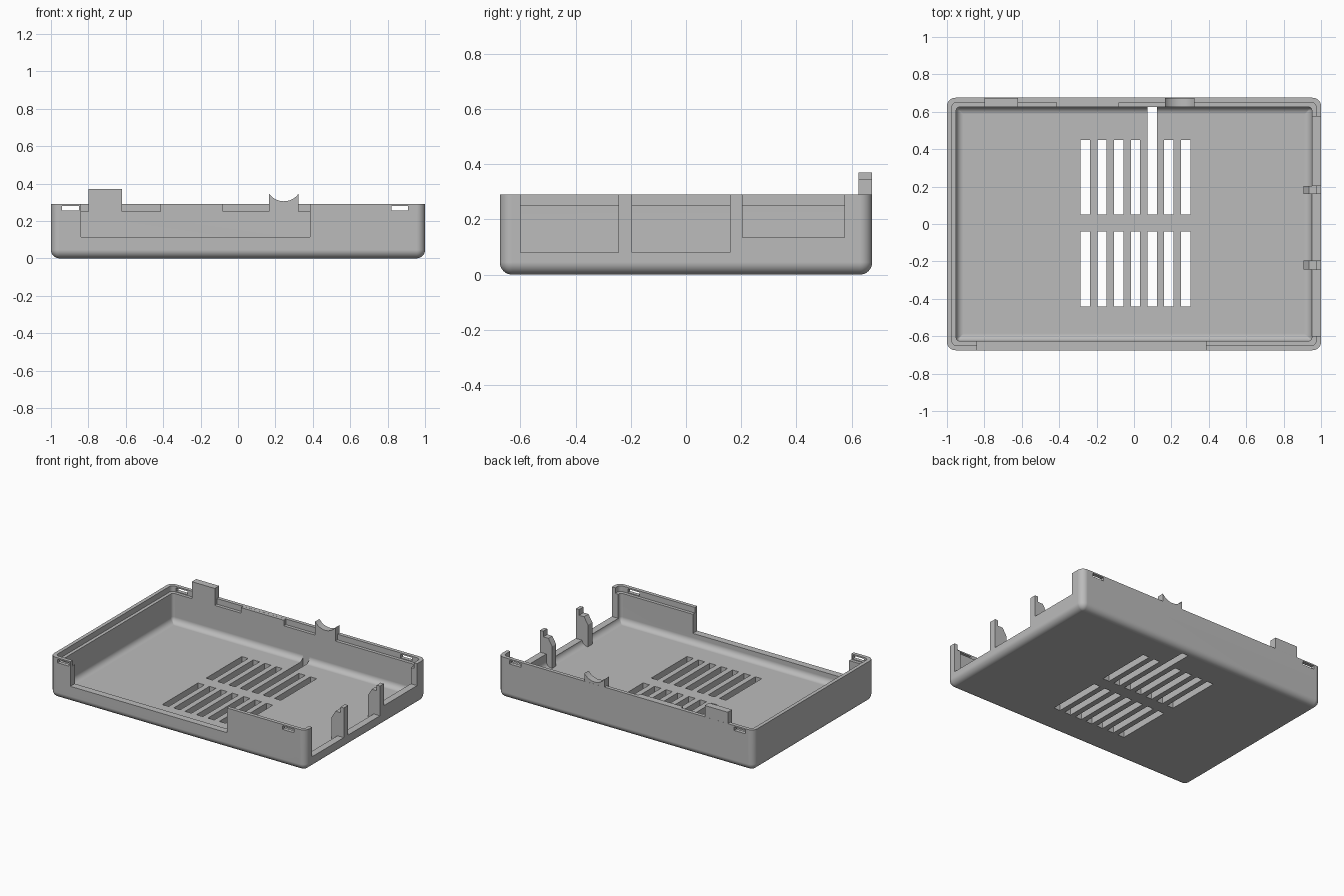
import bpy, bmesh
from math import sin, cos, pi, asin
from mathutils import Matrix, Vector

if "Cube" in bpy.data.objects:
    bpy.data.objects.remove(bpy.data.objects["Cube"], do_unlink=True)

grey = bpy.data.materials.new("plain grey plastic")
grey.use_nodes = True
COLOUR = (0.5, 0.5, 0.5, 1)
grey.diffuse_color = COLOUR
grey.node_tree.nodes["Principled BSDF"].inputs["Base Color"].default_value = COLOUR

# Main dimensions of the case
HX, HY, TOP = 1.0, 0.675, 0.29
WALL, LIP, LEDGE = 0.049, 0.026, 0.25
FLOOR, ROUND, FILLET, STEPS = 0.045, 0.045, 0.04, 8


def make_object(name, bm):
    bmesh.ops.recalc_face_normals(bm, faces=bm.faces)
    mesh = bpy.data.meshes.new(name)
    bm.to_mesh(mesh)
    bm.free()
    mesh.materials.append(grey)
    ob = bpy.data.objects.new(name, mesh)
    bpy.context.collection.objects.link(ob)
    return ob


def add_box(bm, x, y, z):
    lo, hi = Vector((x[0], y[0], z[0])), Vector((x[1], y[1], z[1]))
    m = Matrix.Translation((lo + hi) / 2) @ Matrix.Diagonal((*(hi - lo), 1))
    bmesh.ops.create_cube(bm, size=1, matrix=m)


def prism(name, points, y0, y1):
    """Extrude an x-z outline from y0 to y1."""
    bm = bmesh.new()
    face = bm.faces.new([bm.verts.new((x, y0, z)) for x, z in points])
    new = bmesh.ops.extrude_face_region(bm, geom=[face])["geom"]
    verts = [v for v in new if isinstance(v, bmesh.types.BMVert)]
    bmesh.ops.translate(bm, verts=verts, vec=(0, y1 - y0, 0))
    return make_object(name, bm)


def ring(bm, inset, radius, z):
    """Rounded rectangle set in from the outer size."""
    verts = []
    for i, (sx, sy) in enumerate(((1, 1), (-1, 1), (-1, -1), (1, -1))):
        cx, cy = sx * (HX - inset - radius), sy * (HY - inset - radius)
        for k in range(STEPS + 1):
            a = (i + k / STEPS) * pi / 2
            verts.append(bm.verts.new((cx + radius * cos(a), cy + radius * sin(a), z)))
    return verts


# Hollow tray: rounded outside, ledge inside the rim, filleted floor
bm = bmesh.new()
rings = []
for k in range(STEPS + 1):
    a = k / STEPS * pi / 2
    d = ROUND * (1 - sin(a))
    rings.append(ring(bm, d, max(ROUND - d, 0.004), ROUND * (1 - cos(a))))
rings.append(ring(bm, 0, ROUND, TOP))
rings.append(ring(bm, LIP, 0.025, TOP))
rings.append(ring(bm, LIP, 0.025, LEDGE))
rings.append(ring(bm, WALL, 0.02, LEDGE))
for k in range(STEPS + 1):
    a = k / STEPS * pi / 2
    d = FILLET * (1 - cos(a))
    rings.append(ring(bm, WALL + d, max(0.02 - d, 0.004), FLOOR + FILLET * (1 - sin(a))))
for low, high in zip(rings, rings[1:]):
    for i in range(len(low)):
        j = (i + 1) % len(low)
        bm.faces.new((low[i], low[j], high[j], high[i]))
bm.faces.new(rings[0])
bm.faces.new(rings[-1])
tray = make_object("tray", bm)

# Openings: front window, side ports, corner slits and floor vents
bm = bmesh.new()
add_box(bm, (-0.84, 0.385), (-0.8, -0.6), (0.115, 0.5))
for y0, y1, sill in ((-0.6, -0.245, 0.08), (-0.195, 0.16, 0.08), (0.205, 0.575, 0.135)):
    add_box(bm, (0.93, 1.1), (y0, y1), (sill, 0.5))
for x0, x1 in ((-0.94, -0.85), (0.82, 0.91)):
    for y in (-HY, HY):
        add_box(bm, (x0, x1), (y - 0.04, y + 0.04), (0.255, 0.28))
for i in range(7):
    x = -0.26 + i * 0.0893
    back = HY - WALL if i == 4 else 0.45
    for y0, y1 in ((0.05, back), (-0.44, -0.04)):
        add_box(bm, (x - 0.025, x + 0.025), (y0, y1), (-0.1, 0.1))
cutter = make_object("opening_cutter", bm)
cutter.hide_render = True
cut = tray.modifiers.new("openings", "BOOLEAN")
cut.object = cutter
cut.solver = "EXACT"
bpy.context.view_layer.objects.active = tray
bpy.ops.object.modifier_apply(modifier=cut.name)
bpy.data.objects.remove(cutter, do_unlink=True)

# Upright tab and raised inner lip on the back wall
IN, OUT = HY - WALL, HY - 0.0005
for name, x, y1, z1 in (("back_tab", (-0.8, -0.62), OUT, 0.37),
                        ("back_inner_lip", (-0.415, -0.08), HY - LIP + 0.004, TOP - 0.0005)):
    bm = bmesh.new()
    add_box(bm, x, (IN, y1), (LEDGE - 0.01, z1))
    make_object(name, bm)

# Cable cradle with a scooped top
CX, HALF, R, CZ = 0.245, 0.079, 0.097, 0.402
span = asin(HALF / R)
scoop = [(CX + R * sin(t), CZ - R * cos(t))
         for t in (span * (1 - k / 8) for k in range(17))]
cradle = prism("cable_cradle", [(CX - HALF, LEDGE - 0.01), (CX + HALF, LEDGE - 0.01)] + scoop, IN, OUT)

# Gussets bracing the two posts between the side ports
gusset = [(0.905, FLOOR - 0.01), (0.905, 0.2), (0.935, LEDGE), (0.976, LEDGE), (0.976, FLOOR - 0.01)]
for name, y0, y1 in (("front_gusset", -0.245, -0.195), ("rear_gusset", 0.16, 0.205)):
    prism(name, gusset, y0 + 0.0005, y1 - 0.0005)

# Smooth the rounded parts, keep hard edges sharp
for ob in (tray, cradle):
    bpy.ops.object.select_all(action="DESELECT")
    ob.select_set(True)
    bpy.context.view_layer.objects.active = ob
    bpy.ops.object.shade_smooth_by_angle(angle=pi / 6)
    ob.modifiers.new("even_shading", "WEIGHTED_NORMAL").keep_sharp = True
